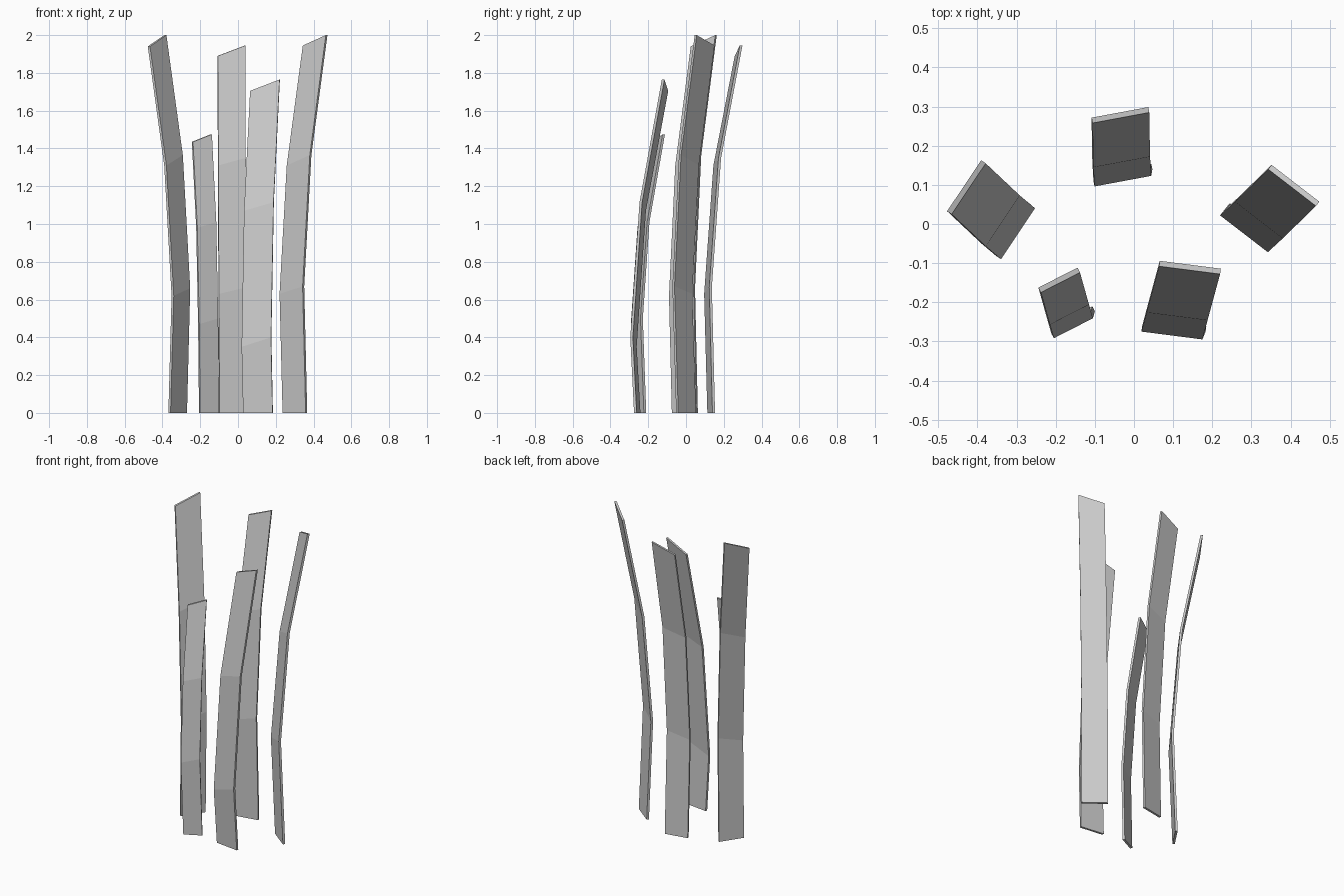
import bpy
import bmesh
from mathutils import Vector

THICK = 0.014


def plank(name, width, rings):
    """Bent board: each ring is (x, y, z_left, z_right) of its front left corner."""
    w = Vector((*width, 0))
    t = Vector((-w.y, w.x, 0)).normalized() * THICK
    bm = bmesh.new()
    loops = []
    for x, y, zl, zr in rings:
        p = Vector((x, y, zl))
        q = Vector((x, y, zr)) + w
        loops.append([bm.verts.new(c) for c in (p, q, q + t, p + t)])
    for a, b in zip(loops, loops[1:]):
        for i in range(4):
            j = (i + 1) % 4
            bm.faces.new((a[i], a[j], b[j], b[i]))
    bm.faces.new(loops[0][::-1])
    bm.faces.new(loops[-1])
    bmesh.ops.recalc_face_normals(bm, faces=bm.faces)
    mesh = bpy.data.meshes.new(name)
    bm.to_mesh(mesh)
    bm.free()
    bpy.context.collection.objects.link(bpy.data.objects.new(name, mesh))


# Five bent boards standing in a ring
plank("back_plank", (0.145, 0.027), [
    (-0.098, 0.113, 0, 0), (-0.101, 0.096, 0.63, 0.665),
    (-0.104, 0.145, 1.31, 1.35), (-0.106, 0.258, 1.89, 1.945)])
plank("right_plank", (0.122, -0.094), [
    (0.236, 0.042, 0, 0), (0.220, 0.022, 0.63, 0.67),
    (0.258, 0.057, 1.31, 1.365), (0.343, 0.140, 1.945, 2.0)])
plank("left_plank", (0.087, 0.130), [
    (-0.357, -0.075, 0, 0), (-0.340, -0.090, 0.62, 0.66),
    (-0.379, -0.057, 1.31, 1.365), (-0.466, 0.025, 1.94, 2.0)])
plank("front_left_plank", (0.100, 0.051), [
    (-0.200, -0.274, 0, 0), (-0.205, -0.292, 0.47, 0.50),
    (-0.215, -0.257, 0.98, 1.01), (-0.238, -0.175, 1.435, 1.475)])
plank("front_right_plank", (0.156, -0.020), [
    (0.027, -0.255, 0, 0), (0.019, -0.275, 0.35, 0.40),
    (0.032, -0.226, 1.07, 1.115), (0.064, -0.108, 1.705, 1.765)])
